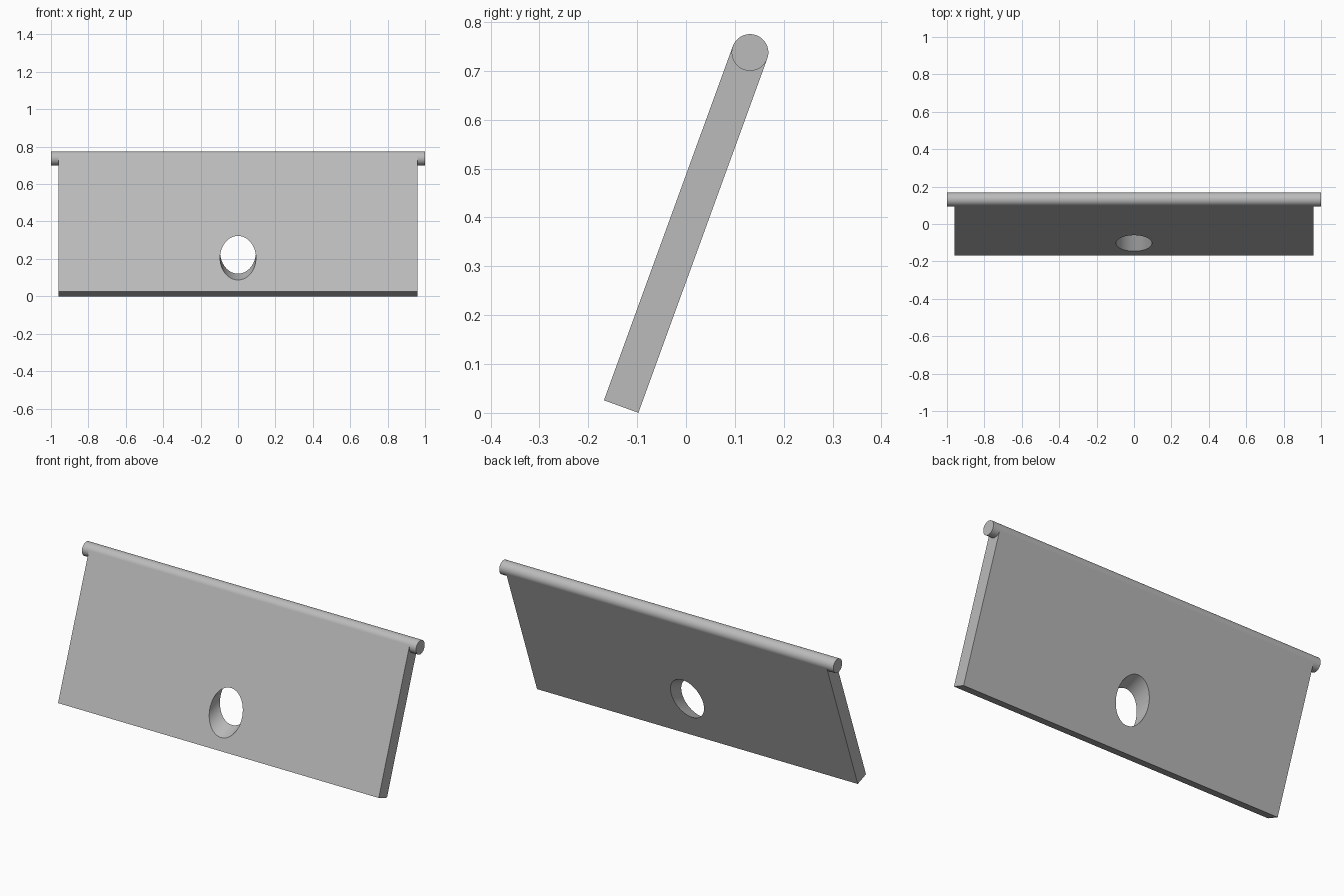
import bpy
from math import radians, sin, cos, pi
from mathutils import Vector

cube = bpy.data.objects.get("Cube")
if cube:
    bpy.data.objects.remove(cube, do_unlink=True)

TILT = radians(20)
RADIUS = 0.0375          # rod radius, also half the panel thickness
LENGTH = 0.771           # rod axis to lower edge
AXIS = Vector((0, 0.131, 0.7375))
UP = Vector((0, sin(TILT), cos(TILT)))

grey = bpy.data.materials.new("plain grey")
grey.use_nodes = True
colour = (0.5, 0.5, 0.5, 1)
grey.diffuse_color = colour
grey.node_tree.nodes["Principled BSDF"].inputs["Base Color"].default_value = colour


def cylinder(name, radius, depth, location, rotation):
    bpy.ops.mesh.primitive_cylinder_add(vertices=96, radius=radius, depth=depth,
                                        location=location, rotation=rotation)
    obj = bpy.context.object
    obj.name = name
    obj.data.materials.append(grey)
    bpy.ops.object.shade_smooth_by_angle(angle=radians(30))
    return obj


# Hinge rod, standing proud of the panel at both ends
cylinder("hinge_rod", RADIUS, 2, AXIS, (0, pi / 2, 0))

# Leaning flap panel, tangent to the rod
bpy.ops.mesh.primitive_cube_add(size=1, location=AXIS - UP * LENGTH / 2,
                                rotation=(-TILT, 0, 0))
panel = bpy.context.object
panel.name = "flap_panel"
panel.scale = (1.92, 2 * RADIUS, LENGTH)
bpy.ops.object.transform_apply(location=False, rotation=False, scale=True)
panel.data.materials.append(grey)

# Slanted round hole, rising towards the back
cutter = cylinder("hole_cutter", 0.096, 0.6, (0, -0.055, 0.2225),
                  (radians(-70), 0, 0))
# Aim the cutter axis along the rising direction
cutter.rotation_euler = Vector((0, cos(TILT), sin(TILT))).to_track_quat("Z", "Y").to_euler()
cut = panel.modifiers.new("hole", "BOOLEAN")
cut.operation = "DIFFERENCE"
cut.solver = "EXACT"
cut.object = cutter
bpy.context.view_layer.objects.active = panel
bpy.ops.object.select_all(action="DESELECT")
panel.select_set(True)
bpy.ops.object.modifier_apply(modifier=cut.name)
bpy.data.objects.remove(cutter, do_unlink=True)
bpy.ops.object.shade_smooth_by_angle(angle=radians(30))
